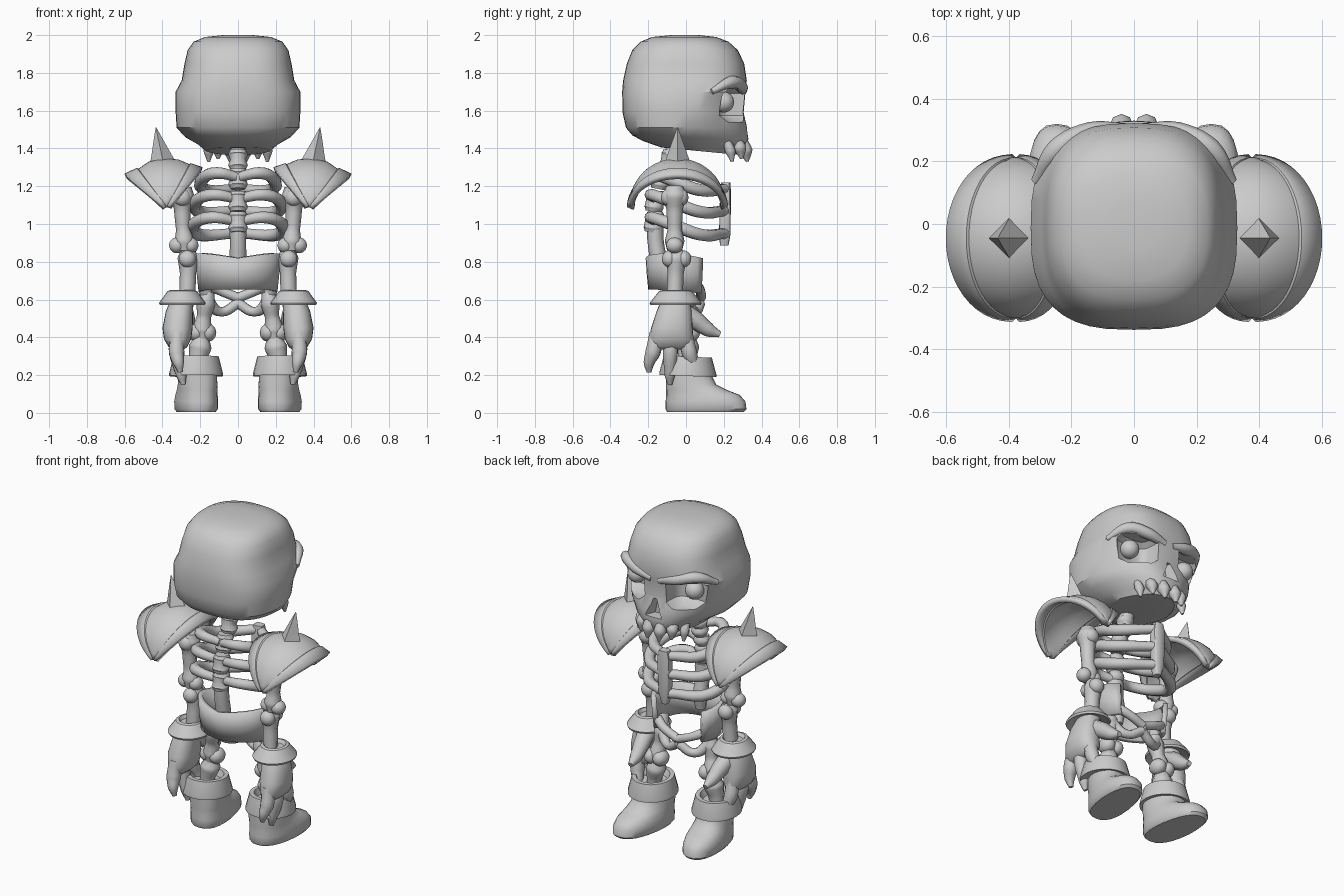
import bpy, bmesh
from math import sin, cos, pi, radians, copysign
from mathutils import Vector

cube = bpy.data.objects.get("Cube")
if cube:
    bpy.data.objects.remove(cube)

GREY = (0.6, 0.6, 0.6, 1)
bone = bpy.data.materials.new("plain_grey")
bone.use_nodes = True
bone.diffuse_color = GREY
bone.node_tree.nodes["Principled BSDF"].inputs["Base Color"].default_value = GREY


def finish(ob, mirror=False, angle=40):
    """Material, shading and optional left/right mirroring."""
    ob.data.materials.clear()
    ob.data.materials.append(bone)
    bpy.ops.object.select_all(action='DESELECT')
    ob.select_set(True)
    bpy.context.view_layer.objects.active = ob
    if angle:
        bpy.ops.object.shade_smooth_by_angle(angle=radians(angle))
    if mirror:
        ob.modifiers.new("mirror", 'MIRROR').use_mirror_merge = False
    return ob


def skin(name, rings, closed=True, **kw):
    """Bridge a list of point rings into one surface, capped when closed."""
    bm = bmesh.new()
    loops = [[bm.verts.new(p) for p in r] for r in rings]
    n = len(loops[0])
    for a, b in zip(loops, loops[1:]):
        for i in range(n if closed else n - 1):
            j = (i + 1) % n
            bm.faces.new((a[i], a[j], b[j], b[i]))
    if closed:
        bm.faces.new(loops[0][::-1])
        bm.faces.new(loops[-1])
    bmesh.ops.recalc_face_normals(bm, faces=bm.faces)
    me = bpy.data.meshes.new(name)
    bm.to_mesh(me)
    bm.free()
    ob = bpy.data.objects.new(name, me)
    bpy.context.collection.objects.link(ob)
    return finish(ob, **kw)


def oval(z, cx, hx, y0, y1, n=2, seg=24, lean=0, taper=0, tilt=0):
    """Horizontal superellipse ring; lean shifts x along y, taper narrows and tilt lowers the front."""
    pts = []
    for i in range(seg):
        t = 2 * pi * i / seg
        c, s = (copysign(abs(f) ** (2 / n), f) for f in (cos(t), sin(t)))
        y = (y0 + y1) / 2 + s * (y1 - y0) / 2
        x = c * hx * (1 - taper * max(0, s))
        pts.append((cx + x + lean * y, y, z - tilt * s))
    return pts


def tube(name, pts, radii, mirror=False):
    """Round limb through points, with a radius at each."""
    cu = bpy.data.curves.new(name, 'CURVE')
    cu.dimensions = '3D'
    cu.bevel_depth, cu.bevel_resolution, cu.resolution_u = 1, 2, 5
    cu.use_fill_caps = True
    sp = cu.splines.new('BEZIER')
    sp.bezier_points.add(len(pts) - 1)
    for bp, p, r in zip(sp.bezier_points, pts, radii):
        bp.co, bp.radius = p, r
        bp.handle_left_type = bp.handle_right_type = 'AUTO'
    ob = bpy.data.objects.new(name, cu)
    bpy.context.collection.objects.link(ob)
    bpy.ops.object.select_all(action='DESELECT')
    ob.select_set(True)
    bpy.context.view_layer.objects.active = ob
    bpy.ops.object.convert(target='MESH')
    return finish(bpy.context.object, mirror, 60)


def ball(name, loc, size, sub=3):
    """Mirrored pair of ellipsoids."""
    bpy.ops.mesh.primitive_ico_sphere_add(subdivisions=sub, radius=1)
    ob = bpy.context.object
    ob.name = name
    for v in ob.data.vertices:
        v.co = Vector(loc) + v.co * Vector(size)
    return finish(ob, True, 60)


# Skull with cut eye sockets and nose
skull = skin("skull", [oval(z, 0, h, a, b, n, 40, 0, t, k) for z, h, a, b, n, t, k in (
    (1.385, .17, -.13, .29, 2.5, .3, .02), (1.42, .21, -.23, .32, 2.6, .3, .02),
    (1.46, .28, -.285, .33, 2.8, .34, .01), (1.51, .325, -.318, .325, 2.8, .32, 0),
    (1.59, .33, -.336, .305, 2.8, .2, 0), (1.7, .33, -.338, .315, 2.8, 0, 0),
    (1.76, .298, -.333, .322, 2.8, 0, 0), (1.85, .283, -.313, .308, 2.7, 0, 0),
    (1.92, .267, -.285, .275, 2.6, 0, 0), (1.965, .235, -.24, .225, 2.5, 0, 0),
    (1.99, .175, -.18, .16, 2.3, 0, 0), (2.0, .08, -.08, .07, 2, 0, 0))])
cutters = [skin("socket_cutter", [oval(z, s * .19, h, y, .42, 4, 20) for z, h, y in (
    (1.54, .07, .22), (1.575, .115, .17), (1.69, .115, .17), (1.715, .09, .2))]) for s in (1, -1)]
cutters.append(skin("nose_cutter", [oval(1.47, 0, .06, .25, .42, 2, 6),
                                    oval(1.58, 0, .015, .25, .42, 2, 6)]))
for c in cutters:
    c.hide_render = True
    bpy.context.view_layer.objects.active = skull
    m = skull.modifiers.new("cut", 'BOOLEAN')
    m.object, m.solver = c, 'EXACT'
    bpy.ops.object.modifier_apply(modifier=m.name)
    bpy.data.objects.remove(c)
finish(skull, angle=35)
ball("eyes", (.2, .2, 1.645), (.055, .055, .055))
tube("brows", [(.025, .3, 1.7), (.14, .292, 1.73), (.245, .24, 1.75), (.315, .135, 1.7)],
     (.022, .034, .034, .015), True)
for x, y, z, r in ((.04, .315, 1.33, .038), (.105, .285, 1.345, .036), (.155, .235, 1.33, .028)):
    tube("tooth", [(x, y - .02, 1.44), (x, y, z + .055), (x, y + .01, z)], (r * .8, r, .008), True)

# Neck and spine
for z, y in ((1.34, -.08), (1.24, -.13), (1.12, -.16), (1.01, -.165)):
    tube("vertebra", [(0, y, z + .055), (0, y, z + .03), (0, y - .01, z), (0, y - .01, z - .03),
                      (0, y - .015, z - .055)], (.04, .052, .042, .052, .04))
tube("neck", [(0, -.05, 1.45), (0, -.08, 1.34)], (.045, .04))
tube("lower_spine", [(0, -.165, 1.0), (0, -.16, .9), (0, -.145, .8), (0, -.145, .72)],
     (.045, .043, .045, .03))

# Rib cage
for z, w in ((1.27, .19), (1.155, .222), (1.035, .232)):
    tube("rib_pair", [(.01, -.165, z - .02), (w * .6, -.185, z), (w, -.08, z - .035),
                      (w * .92, .07, z - .09), (.02, .205, z - .085)],
         (.026, .031, .034, .034, .028), True)
skin("sternum", [oval(z, 0, h, a, b, 4, 12) for z, h, a, b in (
    (.885, .018, .18, .225), (.95, .035, .175, .236), (1.17, .042, .18, .238),
    (1.22, .03, .185, .235))])

# Pelvis
wall = []
for i in range(25):
    a = i / 12 - 1
    t = radians(128) * a
    top, low = .82 + .025 * sin(abs(a) * pi), .655 - .03 * max(0, abs(a) - .3)
    wall.append([(sin(t) * w, -.025 - cos(t) * w * .82, z) for w, z in
                 ((.212, top), (.205, (top + low) / 2), (.195, low))])
pelvis = skin("pelvis", wall, closed=False)
m = pelvis.modifiers.new("thickness", 'SOLIDIFY')
m.thickness, m.offset = .03, 0
tube("pelvis_lower_arch", [(.18, -.03, .68), (.15, .01, .58), (.09, .05, .535), (0, .075, .58)],
     (.035, .033, .026, .027), True)
tube("pelvis_front_arch", [(.16, .05, .68), (.1, .075, .65), (0, .08, .61)],
     (.03, .026, .026), True)

# Arms
tube("upper_arm", [(.29, -.06, 1.2), (.295, -.06, 1.15), (.295, -.06, 1.08), (.29, -.06, .97),
                   (.285, -.06, .91), (.285, -.06, .86)],
     (.045, .066, .044, .038, .052, .04), True)
for s in (1, -1):
    ball("elbow_knob", (.287 + s * .036, -.06, .887), (.042, .045, .042))
    ball("shoulder_knob", (.295, -.06 + s * .035, 1.14), (.045, .038, .045))
    ball("forearm_knob", (.268, -.05 + s * .038, .815), (.045, .04, .045))
tube("forearm", [(.265, -.05, .86), (.265, -.05, .82), (.265, -.055, .74), (.27, -.06, .6)],
     (.04, .055, .043, .043), True)

# Gloves
skin("glove_cuff", [oval(z, .295, r, -.055 - r * 1.12, -.055 + r * 1.12) for z, r in (
    (.6, .05), (.57, .118), (.582, .123), (.645, .078), (.65, .062), (.63, .05))],
    mirror=True, angle=35)
skin("glove_palm", [oval(z, x, h, a, b, 2.3) for z, x, h, a, b in (
    (.6, .295, .06, -.13, .02), (.54, .31, .072, -.155, .03), (.45, .32, .08, -.185, .035),
    (.39, .32, .072, -.195, .04), (.35, .318, .05, -.19, .035), (.335, .315, .03, -.17, .01))],
    mirror=True)
for y0, y1, x, z in ((-.155, -.195, .31, .215), (-.08, -.085, .295, .15), (-.005, .04, .3, .195)):
    tube("finger", [(.32, y0, .42), (.325, (y0 + y1) / 2, .32), (x + .005, y1, z + .05),
                    (x - .005, y1, z)], (.04, .042, .03, .013), True)
tube("thumb", [(.29, -.03, .54), (.275, .05, .49), (.265, .12, .44), (.26, .18, .415)],
     (.055, .05, .038, .016), True)

# Legs
tube("thigh", [(.16, -.01, .64), (.17, -.01, .58), (.18, 0, .51), (.19, .01, .44), (.19, .01, .39)],
     (.035, .05, .038, .052, .04), True)
for s in (1, -1):
    ball("knee_knob", (.19 + s * .03, .02, .425), (.045, .055, .048))
tube("shin", [(.195, .01, .4), (.2, .01, .35), (.215, .005, .28), (.22, .005, .18)],
     (.04, .06, .045, .04), True)

# Boots
skin("boot", [oval(z, .212, h, a, b, 2.5, lean=.11, taper=.12) for z, h, a, b in (
    (.005, .1, -.1, .305), (.02, .112, -.108, .32), (.06, .114, -.108, .315),
    (.095, .11, -.105, .285), (.12, .106, -.105, .22), (.15, .104, -.105, .16),
    (.2, .1, -.105, .135), (.25, .1, -.105, .13))], mirror=True)
skin("boot_cuff", [oval(z, .222, r, .01 - r * 1.06, .01 + r * 1.06, tilt=.006) for z, r in (
    (.21, .09), (.195, .142), (.21, .142), (.298, .12), (.298, .095), (.26, .08))],
    mirror=True, angle=35)

# Shoulder armour: a quarter shell hinged on a front-to-back line
shell = []
for i in range(25):
    t = pi * (.02 + .96 * i / 24)
    reach = sin(t) ** .9
    shell.append([(.375 + cos(radians(f)) * r * reach, -.045 + .255 * cos(t) * k,
                   1.068 + sin(radians(f)) * r * reach) for f, r, k in (
        (40, .286, 1), (53, .267, .98), (54, .258, .955), (70, .264, .955), (86, .264, .955),
        (102, .264, .955), (117, .262, .96), (118, .27, .98), (130, .284, 1))])
armour = skin("shoulder_armour", shell, closed=False, angle=30)
m = armour.modifiers.new("thickness", 'SOLIDIFY')
m.thickness, m.offset = .032, 0
armour.modifiers.new("mirror", 'MIRROR').use_mirror_merge = False
skin("shoulder_spike", [[(x + r, -.045, z), (x, -.045 + r, z), (x - r, -.045, z), (x, -.045 - r, z)]
                        for x, r, z in ((.393, .074, 1.31), (.405, .052, 1.37),
                                        (.423, .022, 1.455), (.434, .002, 1.51))],
     mirror=True, angle=0)
